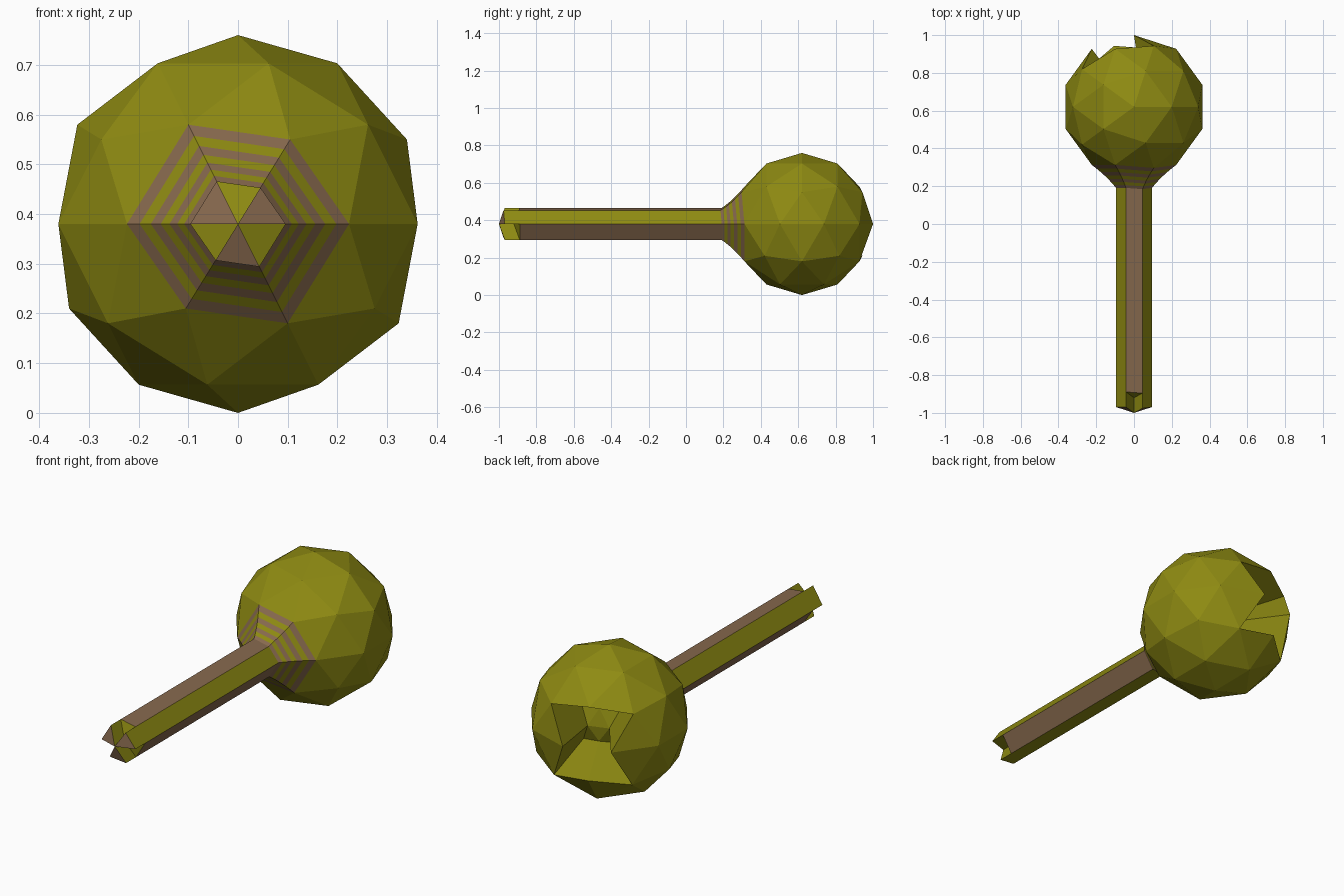
import bpy, bmesh, math
from mathutils import Vector, Matrix

cube = bpy.data.objects.get("Cube")
if cube:
    bpy.data.objects.remove(cube, do_unlink=True)

R = 0.38
CENTRE = Vector((0, 0.62, R))
OLIVE, BROWN = 0, 1


def make_material(name, rgb):
    mat = bpy.data.materials.new(name)
    mat.use_nodes = True
    mat.diffuse_color = (*rgb, 1)
    mat.node_tree.nodes["Principled BSDF"].inputs["Base Color"].default_value = (*rgb, 1)
    return mat


def extrude(bm, faces, pivot, scale, shift):
    """Extrude a face region, scale it about pivot, shift it; return caps and walls."""
    old = list(faces)
    result = bmesh.ops.extrude_face_region(bm, geom=old)
    caps = [g for g in result["geom"] if isinstance(g, bmesh.types.BMFace)]
    left = [f for f in old if f.is_valid and f not in caps]
    if left:
        bmesh.ops.delete(bm, geom=left, context='FACES')
    verts = {v for f in caps for v in f.verts}
    walls = {f for v in verts for f in v.link_faces} - set(caps)
    for v in verts:
        v.co = pivot + (v.co - pivot) * scale + shift
    return caps, walls


def sector(face):
    """Index of the sixth of the shaft that a face lies in."""
    p = face.calc_center_median() - CENTRE
    return int((math.atan2(p.z, p.x) % math.tau) / (math.pi / 3))


bm = bmesh.new()
bmesh.ops.create_icosphere(bm, subdivisions=2, radius=R,
                           matrix=Matrix.Translation(CENTRE))


def vertex_at(x, y, z):
    target = CENTRE + Vector((x, y, z)) * R
    return min(bm.verts, key=lambda v: (v.co - target).length)


# Find the front fan and the broken patch at the back
front = vertex_at(0, -1, 0)
a = vertex_at(0.28, 0.85, 0.45)
b = vertex_at(-0.26, 0.81, 0.53)
c = vertex_at(-0.72, 0.53, 0.45)
d = vertex_at(-0.59, 0.81, 0)
e = vertex_at(-0.69, 0.5, -0.53)
f = vertex_at(0.26, 0.81, -0.53)
g = vertex_at(-0.28, 0.85, -0.45)
o = vertex_at(0, 1, 0)
patch = {a, b, c, d, e, f, g, o}
hole = [face for face in bm.faces if set(face.verts) <= patch]
fan = list(front.link_faces)
tip = front.co.copy()

# Cavity in the back of the ball
middle = sum((v.co for v in patch), Vector()) / len(patch)
extrude(bm, hole, middle, 0.45, Vector((0.24, -0.55, 0)) * R)

# Striped, tapering neck
BANDS = 7
step = Vector((0, -0.08 / BANDS, 0))
for band in range(BANDS):
    fan, walls = extrude(bm, fan, tip, 0.43 ** (1 / BANDS), step)
    tip = tip + step
    for face in walls:
        face.material_index = BROWN if band % 2 == 0 else OLIVE

# Six-sided shaft with alternating sides
fan, walls = extrude(bm, fan, tip, 1, Vector((0, -1.08, 0)))
for face in walls:
    face.material_index = BROWN if sector(face) % 2 else OLIVE

# Every other wedge of the shaft end sticks out
prongs = [face for face in fan if sector(face) % 2 == 0]
result = bmesh.ops.extrude_discrete_faces(bm, faces=prongs)
for face in result["faces"]:
    face.material_index = BROWN
    bmesh.ops.translate(bm, verts=list(face.verts), vec=(0, -0.08, 0))

mesh = bpy.data.meshes.new("ball_and_shaft")
bm.to_mesh(mesh)
bm.free()
mesh.materials.append(make_material("olive", (0.27, 0.255, 0.006)))
mesh.materials.append(make_material("brown", (0.24, 0.14, 0.075)))
club = bpy.data.objects.new("ball_and_shaft", mesh)
bpy.context.collection.objects.link(club)
